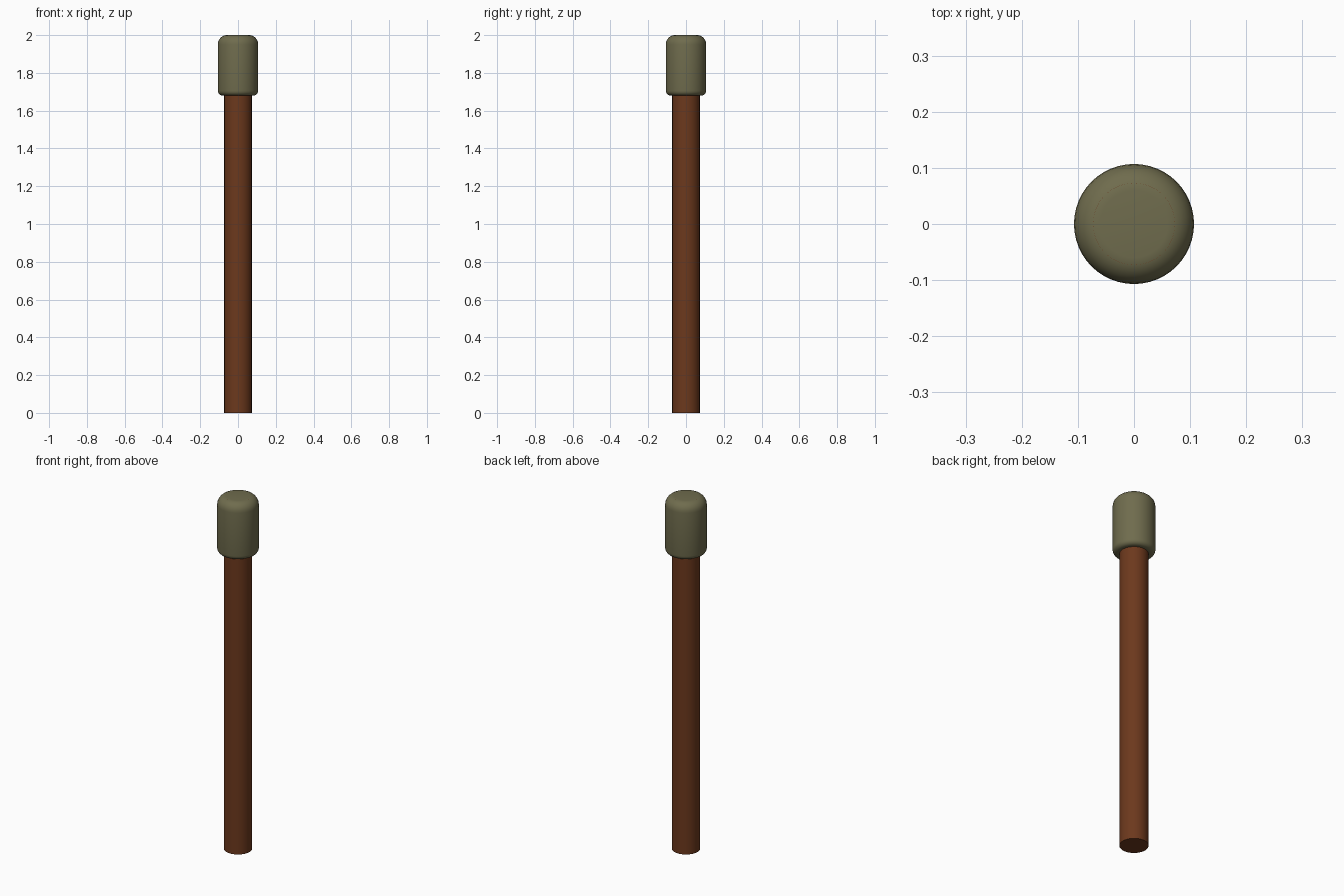
import bpy, bmesh, math

if "Cube" in bpy.data.objects:
    bpy.data.objects.remove(bpy.data.objects["Cube"])


def material(name, color):
    m = bpy.data.materials.new(name)
    m.diffuse_color = color
    m.use_nodes = True
    m.node_tree.nodes["Principled BSDF"].inputs["Base Color"].default_value = m.diffuse_color
    return m


def lathe(name, profile, mat, segments=48):
    """Spin an (r, z) profile around z; both ends are closed with flat discs."""
    bm = bmesh.new()
    rings = []
    for r, z in profile:
        rings.append([bm.verts.new((r * math.cos(2 * math.pi * i / segments),
                                    r * math.sin(2 * math.pi * i / segments), z))
                      for i in range(segments)])
    for a, b in zip(rings, rings[1:]):
        for i in range(segments):
            j = (i + 1) % segments
            bm.faces.new((a[i], a[j], b[j], b[i]))
    bm.faces.new(rings[0][::-1])
    bm.faces.new(rings[-1])
    mesh = bpy.data.meshes.new(name)
    bm.to_mesh(mesh)
    bm.free()
    mesh.materials.append(mat)
    ob = bpy.data.objects.new(name, mesh)
    bpy.context.collection.objects.link(ob)
    bpy.ops.object.select_all(action='DESELECT')
    ob.select_set(True)
    bpy.context.view_layer.objects.active = ob
    bpy.ops.object.shade_smooth_by_angle(angle=math.radians(35))
    return ob


def arc(r, z, rx, rz, start, end, steps=6):
    """Points of an elliptical corner centred on (r, z), angles in degrees."""
    pts = []
    for k in range(steps + 1):
        a = math.radians(start + (end - start) * k / steps)
        pts.append((r + rx * math.cos(a), z + rz * math.sin(a)))
    return pts


brown = material("brown", (0.15, 0.04, 0.012, 1))
olive = material("olive", (0.16, 0.15, 0.075, 1))

# Long straight shaft, its top rim just touching the rounded cap surface
lathe("shaft", [(0.073, 0.0), (0.073, 1.998)], brown)

# Rounded cap: small lower rounding, large upper rounding
lathe("cap", arc(0.082, 1.705, 0.025, 0.025, -90, 0, 5)
      + arc(0.06, 1.95, 0.047, 0.05, 0, 90, 6), olive)
